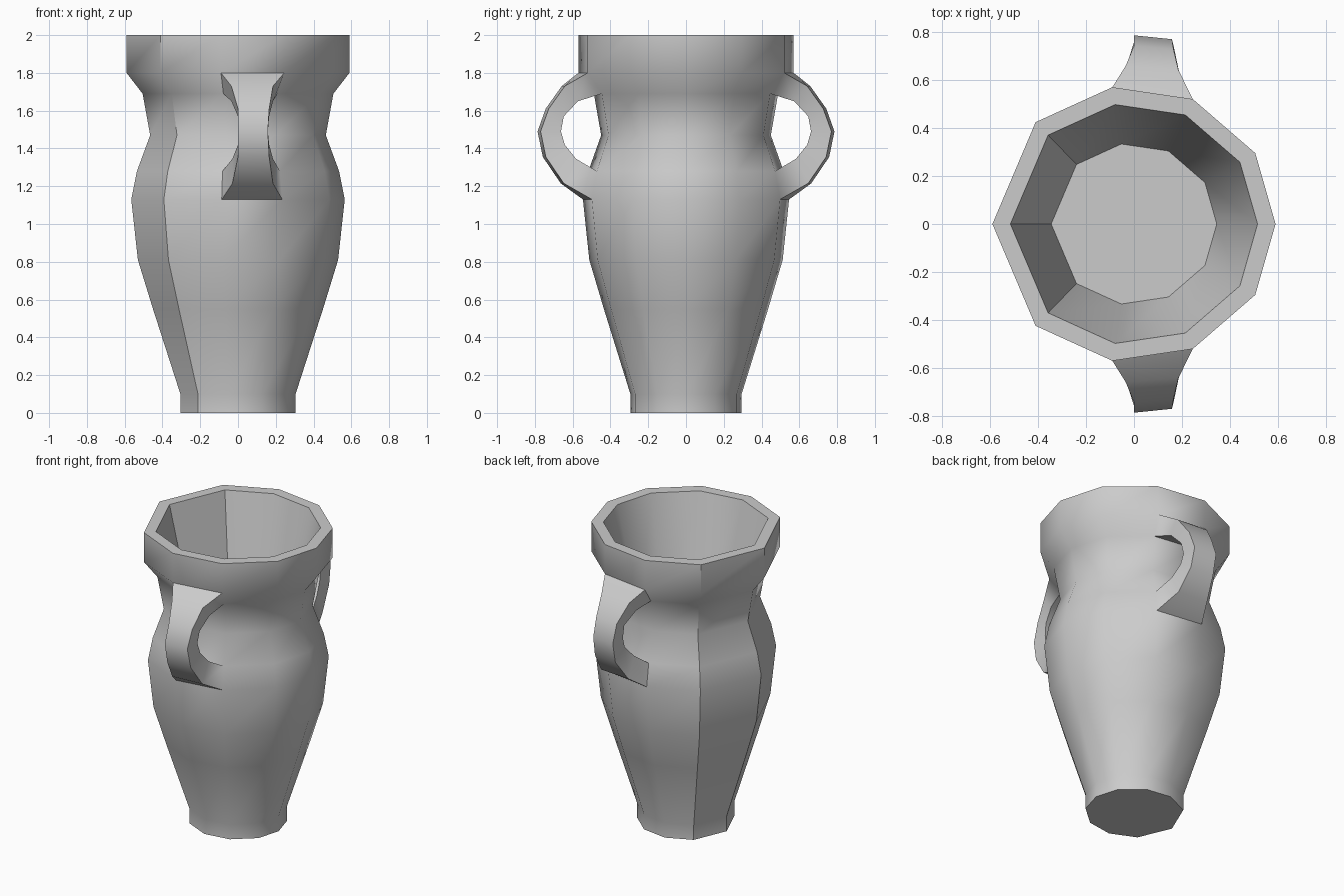
import bpy, bmesh, math

if "Cube" in bpy.data.objects:
    bpy.data.objects.remove(bpy.data.objects["Cube"])

# Ten-sided, slightly uneven cross-section (angle in degrees, relative radius)
half = [(0, 1.0), (30.3, 0.992), (64.8, 0.975), (99, 0.978), (134, 1.0)]
section = half + [(180, 1.0)] + [(-a, k) for a, k in reversed(half[1:])]
N = len(section)

# Profile (radius, z): outside from the foot to the rim, then inside to the floor
profile = [(0.305, 0), (0.305, 0.1), (0.45, 0.55), (0.53, 0.81), (0.565, 1.13),
           (0.535, 1.28), (0.465, 1.47), (0.505, 1.69), (0.59, 1.8), (0.59, 2.0),
           (0.515, 2.0), (0.345, 1.3)]
LOW, HIGH = 4, 7          # profile bands where the handles join

# Handle stations: outer (y, z), inner (y, z), left x, right x
stations = [(0.65, 1.73, 0.58, 1.65, -0.035, 0.185),
            (0.735, 1.61, 0.655, 1.57, 0.0, 0.165),
            (0.778, 1.49, 0.67, 1.49, 0.0, 0.158),
            (0.75, 1.355, 0.65, 1.42, 0.0, 0.165),
            (0.655, 1.215, 0.59, 1.345, -0.03, 0.185)]

bm = bmesh.new()


def skin(a, b, skip=()):
    """Join two closed vertex loops with quads."""
    n = len(a)
    for i in range(n):
        if i not in skip:
            j = (i + 1) % n
            bm.faces.new((a[i], a[j], b[j], b[i]))


# Vase body, left open where the handles join
rings = [[bm.verts.new((r * k * math.cos(math.radians(a)),
                        r * k * math.sin(math.radians(a)), z)) for a, k in section]
         for r, z in profile]
for i in range(len(rings) - 1):
    skin(rings[i], rings[i + 1], (2, N - 3) if i in (LOW, HIGH) else ())
bm.faces.new(rings[0])
bm.faces.new(rings[-1])

# Handles, grown from the collar down to the shoulder on both sides
for side, right, left in ((1, 2, 3), (-1, N - 2, N - 3)):
    loops = [[rings[HIGH + 1][left], rings[HIGH + 1][right],
              rings[HIGH][right], rings[HIGH][left]]]
    for oy, oz, iy, iz, x0, x1 in stations:
        loops.append([bm.verts.new((x, side * (y + t), z)) for x, y, z, t in
                      ((x0, oy, oz, 0.008), (x1, oy, oz, -0.008),
                       (x1, iy, iz, -0.008), (x0, iy, iz, 0.008))])
    loops.append([rings[LOW][left], rings[LOW][right],
                  rings[LOW + 1][right], rings[LOW + 1][left]])
    for a, b in zip(loops, loops[1:]):
        skin(a, b)

bmesh.ops.recalc_face_normals(bm, faces=bm.faces)
mesh = bpy.data.meshes.new("two_handled_vase")
bm.to_mesh(mesh)
bm.free()
vase = bpy.data.objects.new("two_handled_vase", mesh)
bpy.context.collection.objects.link(vase)
bpy.context.view_layer.objects.active = vase
vase.select_set(True)
bpy.ops.object.shade_smooth_by_angle(angle=math.radians(40))
